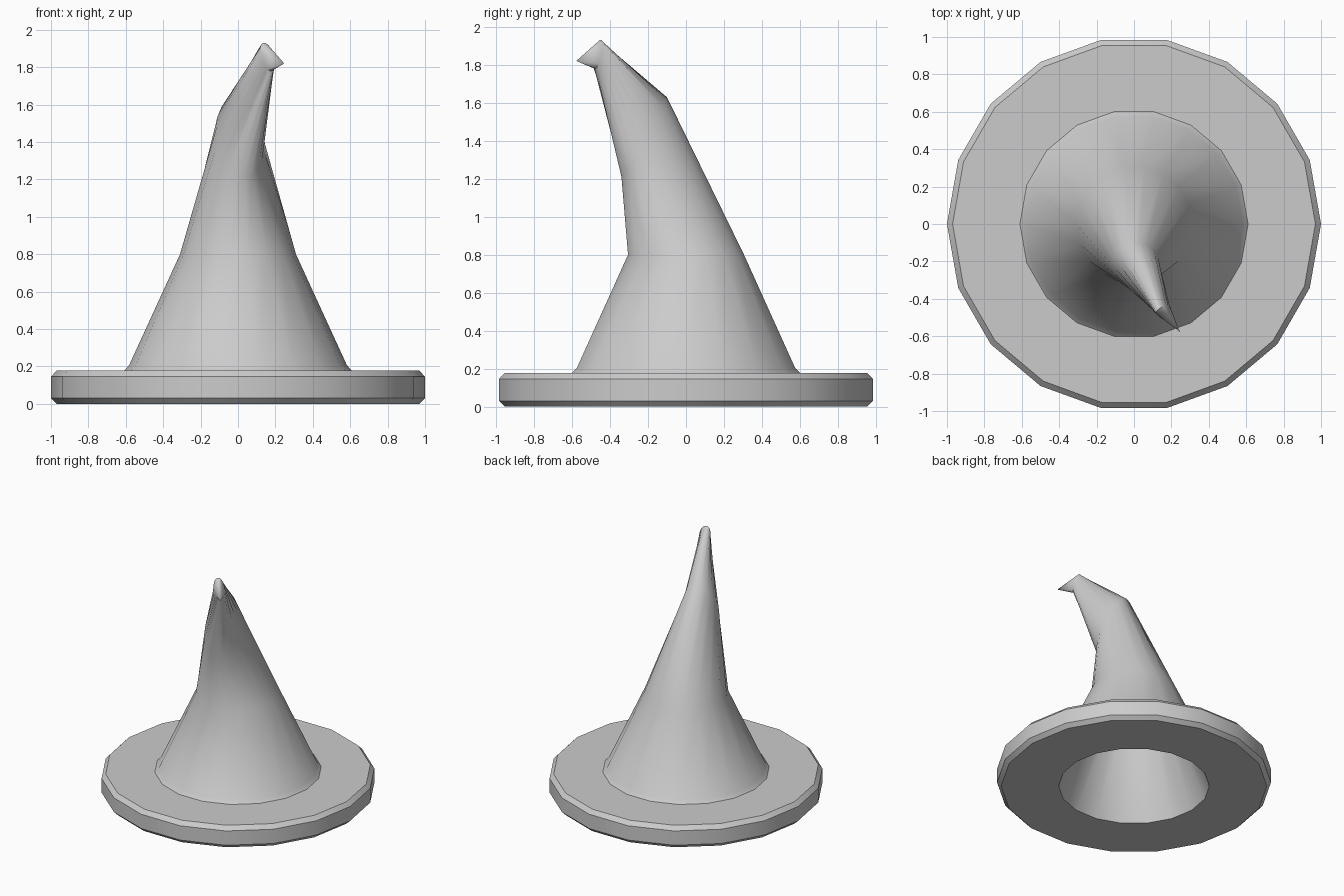
import bpy, bmesh, math
from mathutils import Vector as V

if "Cube" in bpy.data.objects:
    bpy.data.objects.remove(bpy.data.objects["Cube"])

SIDES = 18

def flat(r, z):
    """Horizontal round ring: centre and two half axes."""
    return (V((0, 0, z)), V((r, 0, 0)), V((0, r, 0)))

def tilted(c, a, b):
    return (V(c), V(a), V(b))

def add_ring(bm, ring):
    c, a, b = ring
    return [bm.verts.new(c + a * math.cos(t) + b * math.sin(t))
            for t in (2 * math.pi * i / SIDES for i in range(SIDES))]

def bridge(bm, lo, hi):
    for i in range(SIDES):
        j = (i + 1) % SIDES
        bm.faces.new((lo[i], lo[j], hi[j], hi[i]))

def cap(bm, ring, point):
    p = bm.verts.new(point)
    for i in range(SIDES):
        bm.faces.new((ring[i], ring[(i + 1) % SIDES], p))

rings = [
    # hollow inside, from the bent top down to the opening
    tilted((0.01, -0.22, 1.38), (0.09, 0, -0.035), (0, 0.09, 0.15)),
    flat(0.24, 0.80),
    flat(0.55, 0.0),
    # brim with chamfered rim
    flat(0.97, 0.0), flat(1.0, 0.03), flat(1.0, 0.145), flat(0.97, 0.177),
    # crown: foot fillet, waist, bend, drooping end
    flat(0.61, 0.177), flat(0.583, 0.205), flat(0.31, 0.80),
    tilted((0.01, -0.22, 1.42), (0.127, 0, -0.05), (0, 0.122, 0.203)),
    tilted((0.157, -0.465, 1.855), (0.035, 0.02, 0), (-0.018, 0.015, 0.076)),
]

bm = bmesh.new()
loops = [add_ring(bm, r) for r in rings]
for lo, hi in zip(loops, loops[1:]):
    bridge(bm, lo, hi)
cap(bm, loops[-1], (0.247, -0.578, 1.82))      # pointed tip
cap(bm, loops[0], (0.14, -0.44, 1.80))         # end of the hollow
bmesh.ops.recalc_face_normals(bm, faces=bm.faces)

mesh = bpy.data.meshes.new("pointed_hat")
bm.to_mesh(mesh)
bm.free()
hat = bpy.data.objects.new("pointed_hat", mesh)
bpy.context.collection.objects.link(hat)
bpy.context.view_layer.objects.active = hat
hat.select_set(True)
bpy.ops.object.shade_smooth_by_angle(angle=math.radians(40))
